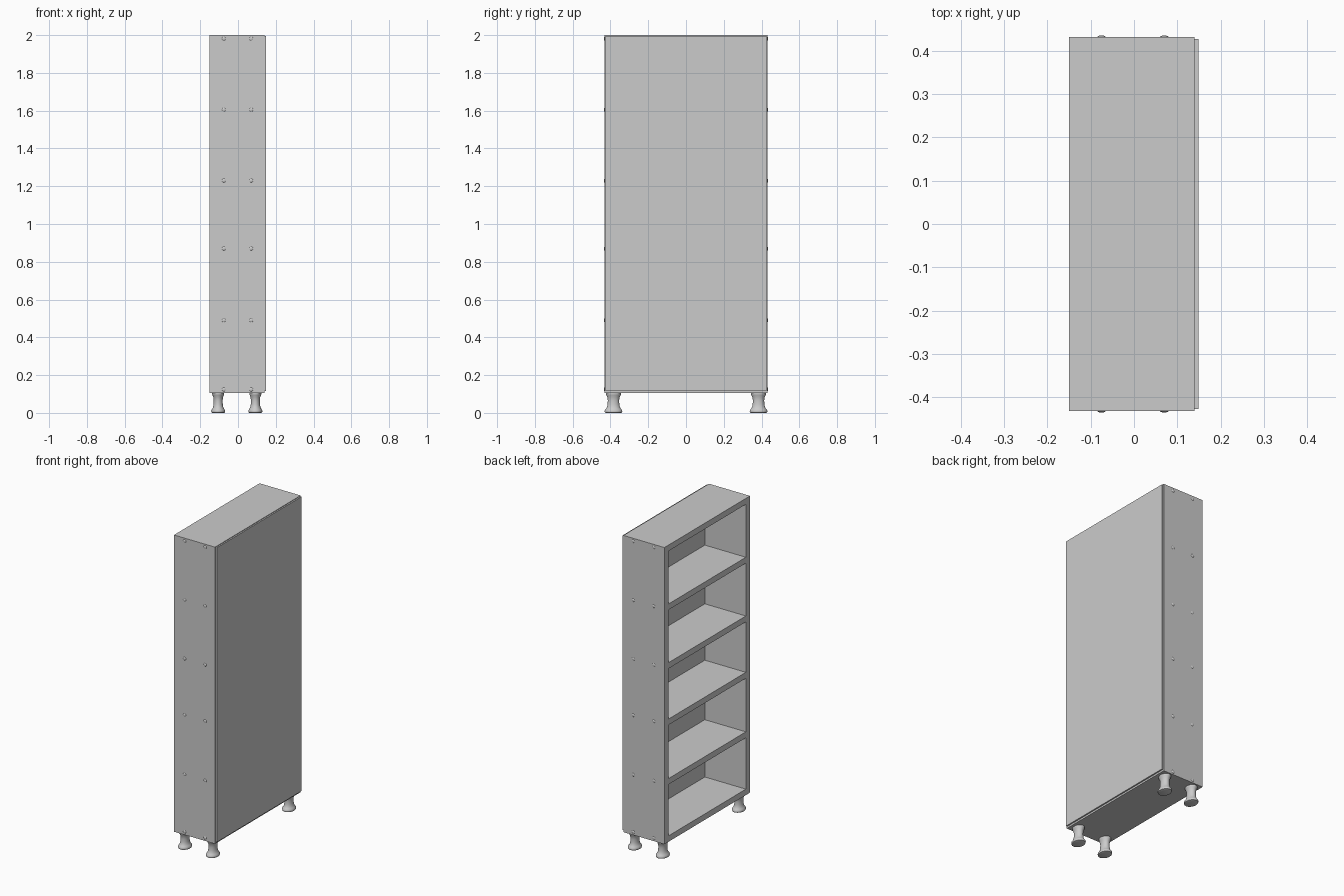
import bpy, bmesh, math
from mathutils import Matrix

if "Cube" in bpy.data.objects:
    bpy.data.objects.remove(bpy.data.objects["Cube"])

X0, X1, YH = -0.15, 0.14, 0.432      # carcass depth and half width
Z0, Z1 = 0.105, 2.0                  # carcass bottom and top
T_SIDE, T = 0.042, 0.038             # board thicknesses
SHELF_Z = [Z0 + T / 2, 0.49, 0.87, 1.23, 1.605, Z1 - T / 2]


def add_mesh(name, bm, smooth=False):
    me = bpy.data.meshes.new(name)
    bmesh.ops.recalc_face_normals(bm, faces=bm.faces[:])
    bm.to_mesh(me)
    bm.free()
    ob = bpy.data.objects.new(name, me)
    bpy.context.collection.objects.link(ob)
    if smooth:
        bpy.ops.object.select_all(action='DESELECT')
        ob.select_set(True)
        bpy.context.view_layer.objects.active = ob
        bpy.ops.object.shade_smooth_by_angle(angle=math.radians(35))
    return ob


def board(name, lo, hi):
    bm = bmesh.new()
    bmesh.ops.create_cube(bm, size=1)
    for v in bm.verts:
        v.co = [(a + b) / 2 + c * (b - a) for a, b, c in zip(lo, hi, v.co)]
    return add_mesh(name, bm)


def turned(name, profile, seg, matrix):
    # Lathe a (radius, height) profile around z, then place it
    bm = bmesh.new()
    rings = []
    for r, z in profile:
        rings.append([bm.verts.new((r * math.cos(2 * math.pi * i / seg),
                                    r * math.sin(2 * math.pi * i / seg), z))
                      for i in range(seg)])
    for a, b in zip(rings, rings[1:]):
        for i in range(seg):
            j = (i + 1) % seg
            bm.faces.new((a[i], a[j], b[j], b[i]))
    bm.faces.new(rings[0][::-1])
    bm.faces.new(rings[-1])
    bm.transform(matrix)
    return add_mesh(name, bm, True)


# Side boards
for s, n in ((-1, "front"), (1, "back")):
    ya, yb = sorted((s * YH, s * (YH - T_SIDE)))
    board(f"side_board_{n}", (X0, ya, Z0), (X1, yb, Z1))

# Bottom, shelves and top
yi = YH - T_SIDE
for i, z in enumerate(SHELF_Z):
    name = "bottom_board" if i == 0 else "top_board" if i == 5 else f"shelf_{i}"
    board(name, (X0, -yi, z - T / 2), (X1, yi, z + T / 2))

# Thin rear panel, slightly inset from the edges
board("rear_panel", (X1, -0.427, 0.116), (0.149, 0.427, 1.996))

# Turned legs, slightly oval, with a flared foot
leg = [(0.040, 0), (0.045, 0.002), (0.047, 0.008), (0.046, 0.014), (0.040, 0.021),
       (0.034, 0.031), (0.031, 0.045), (0.030, 0.065), (0.032, 0.082),
       (0.038, 0.094), (0.040, 0.099), (0.040, Z0)]
for x in (-0.105, 0.092):
    for y in (-0.384, 0.384):
        turned("leg", leg, 32,
               Matrix.Translation((x, y, 0)) @ Matrix.Diagonal((0.79, 1, 1, 1)))

# Domed screw heads at the end of every shelf
dome = [(0.010, -0.002), (0.010, 0), (0.008, 0.0018), (0.004, 0.003)]
for s in (-1, 1):
    for z in SHELF_Z:
        for x in (-0.075, 0.07):
            turned("screw_head", dome, 16, Matrix.Translation((x, s * YH, z))
                   @ Matrix.Rotation(-s * math.pi / 2, 4, 'X'))
